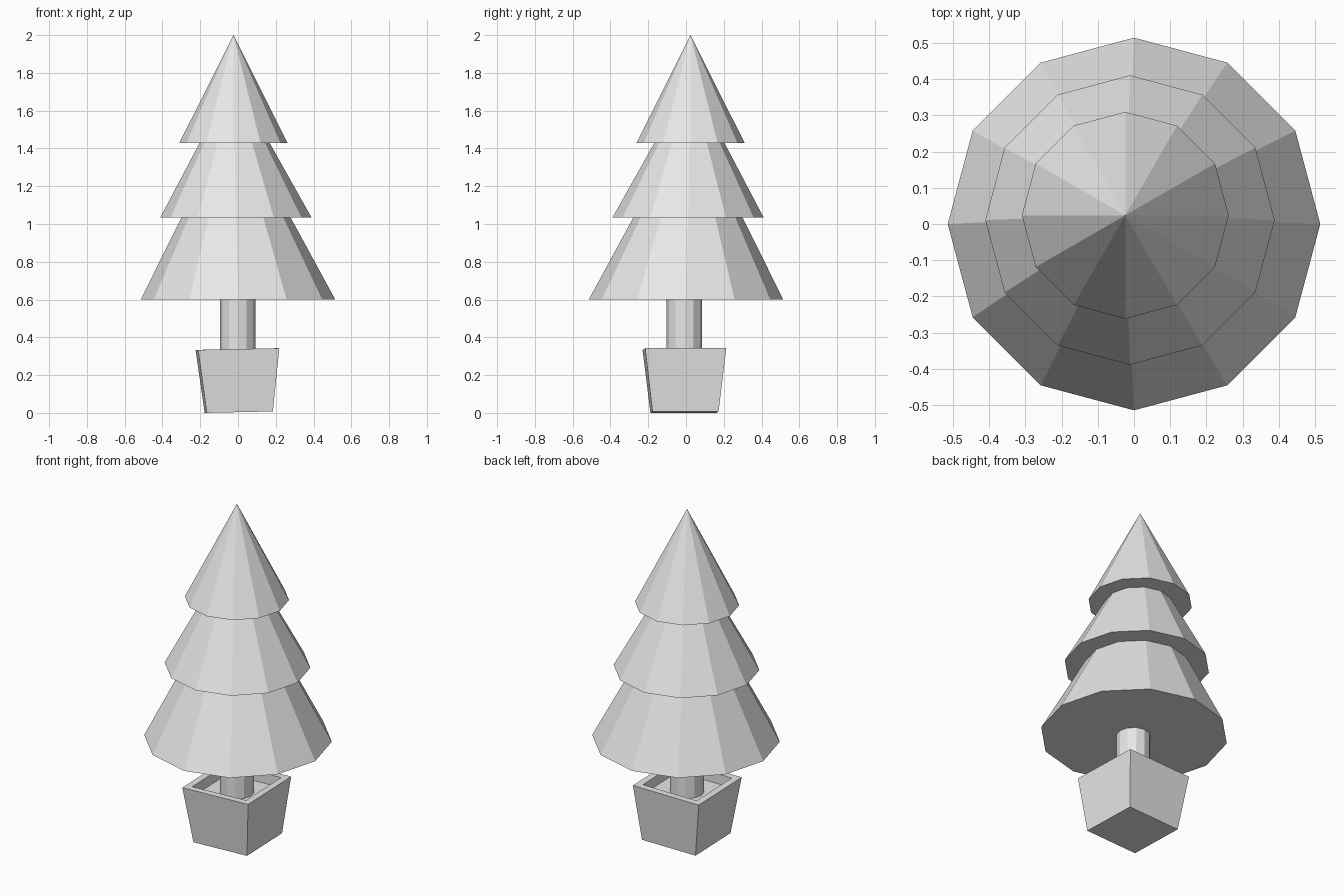
import bpy, bmesh
from math import radians
from mathutils import Matrix, Vector

cube = bpy.data.objects.get("Cube")
if cube:
    bpy.data.objects.remove(cube, do_unlink=True)

grey = bpy.data.materials.new("plain_grey")
grey.use_nodes = True
grey.diffuse_color = (0.8, 0.8, 0.8, 1)
grey.node_tree.nodes["Principled BSDF"].inputs["Base Color"].default_value = (0.8, 0.8, 0.8, 1)


def make_object(name, bm):
    bmesh.ops.recalc_face_normals(bm, faces=bm.faces)
    mesh = bpy.data.meshes.new(name)
    bm.to_mesh(mesh)
    bm.free()
    mesh.materials.append(grey)
    obj = bpy.data.objects.new(name, mesh)
    bpy.context.collection.objects.link(obj)
    return obj


def round_part(name, sides, base, top, r_base, r_top):
    """Closed cone or cylinder between two centres, first corner on +x."""
    base, top = Vector(base), Vector(top)
    bm = bmesh.new()
    rings = []
    for centre, r in ((base, r_base), (top, r_top)):
        if r == 0:
            rings.append([bm.verts.new(centre)] * sides)
            continue
        rings.append([bm.verts.new(centre + Matrix.Rotation(radians(360 * i / sides), 3, 'Z')
                                   @ Vector((r, 0, 0))) for i in range(sides)])
        bm.faces.new(rings[-1])
    for i in range(sides):
        j = (i + 1) % sides
        corners = [rings[0][i], rings[0][j], rings[1][j], rings[1][i]]
        bm.faces.new(list(dict.fromkeys(corners)))
    return make_object(name, bm)


# Foliage: three slightly leaning overlapping cones
apex = (-0.024, 0.024)
tiers = [("lower_foliage", 0.0, 0.60, 0.515, 1.59),
         ("middle_foliage", 0.011, 1.035, 0.40, 1.77),
         ("upper_foliage", 0.024, 1.43, 0.286, 2.0)]
for name, lean, z, radius, tip in tiers:
    round_part(name, 12, (-lean, lean, z), (*apex, tip), radius, 0)

# Trunk
round_part("trunk", 12, (-0.001, -0.009, 0.2), (-0.002, -0.008, 0.62), 0.094, 0.094)

# Pot: tapered square box with a thick rim and a shallow soil recess
bm = bmesh.new()
bmesh.ops.create_cube(bm, size=1)
for v in bm.verts:
    width = 0.43 if v.co.z > 0 else 0.35
    v.co = (v.co.x * width, v.co.y * width, (v.co.z + 0.5) * 0.334)
bm.normal_update()
rim = max(bm.faces, key=lambda f: f.normal.z)
bmesh.ops.inset_region(bm, faces=[rim], thickness=0.056)
floor = bmesh.ops.extrude_face_region(bm, geom=[rim])
bmesh.ops.translate(bm, vec=(0, 0, -0.06),
                    verts=[g for g in floor["geom"] if isinstance(g, bmesh.types.BMVert)])
if rim.is_valid:
    bmesh.ops.delete(bm, geom=[rim], context='FACES_ONLY')
pot = make_object("pot", bm)
pot.rotation_euler = (0, radians(-1.2), radians(1.8))
pot.location = (0.004, -0.008, 0.004)
